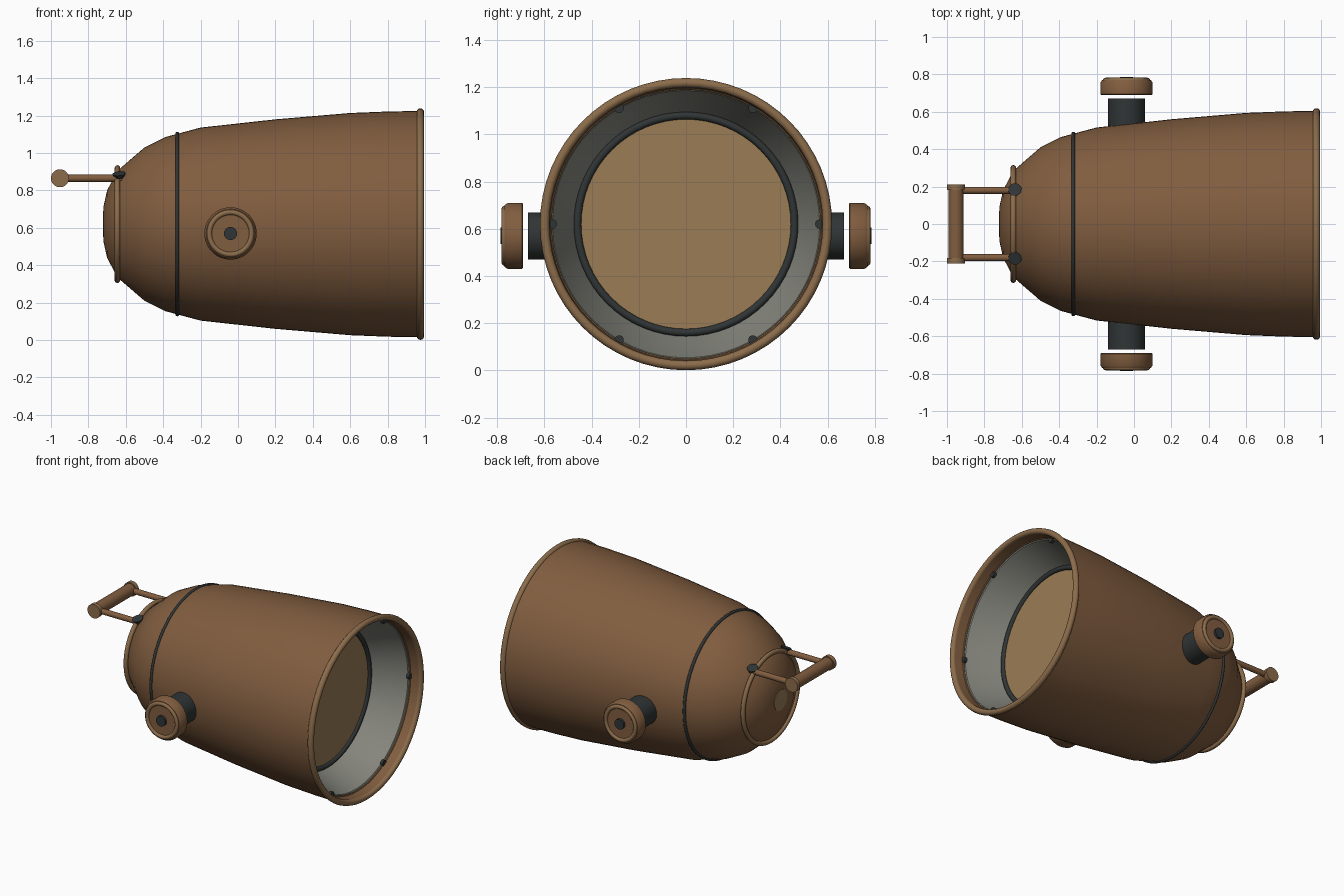
import bpy, bmesh
from math import sin, cos, pi, radians
from mathutils import Vector

if "Cube" in bpy.data.objects:
    bpy.data.objects.remove(bpy.data.objects["Cube"])

CZ = 0.62  # height of the main axis


def material(name, rgb):
    m = bpy.data.materials.new(name)
    m.diffuse_color = (*rgb, 1)
    m.use_nodes = True
    m.node_tree.nodes["Principled BSDF"].inputs["Base Color"].default_value = m.diffuse_color
    return m


BROWN = material("brown", (0.22, 0.11, 0.05))
TRIM = material("trim", (0.26, 0.15, 0.07))
TAN = material("tan", (0.32, 0.20, 0.09))
DARK = material("dark", (0.03, 0.035, 0.035))
LINING = material("lining", (0.24, 0.24, 0.21))


def lathe(name, profile, mat, origin=(0, 0, CZ), axis=(1, 0, 0), n=64):
    """Revolve (distance along axis, radius) points around the axis."""
    bm = bmesh.new()
    rings = []
    for t, r in profile:
        if r == 0:
            rings.append([bm.verts.new((0, 0, t))] * n)
        else:
            rings.append([bm.verts.new((r * cos(2 * pi * j / n), r * sin(2 * pi * j / n), t))
                          for j in range(n)])
    for a, b in zip(rings, rings[1:]):
        for j in range(n):
            k = (j + 1) % n
            bm.faces.new(list(dict.fromkeys((a[j], a[k], b[k], b[j]))))
    bmesh.ops.remove_doubles(bm, verts=bm.verts, dist=1e-6)
    mesh = bpy.data.meshes.new(name)
    bm.to_mesh(mesh)
    bm.free()
    ob = bpy.data.objects.new(name, mesh)
    bpy.context.collection.objects.link(ob)
    mesh.materials.append(mat)
    ob.location = origin
    ob.rotation_mode = 'QUATERNION'
    ob.rotation_quaternion = Vector(axis).to_track_quat('Z', 'Y')
    bpy.ops.object.select_all(action='DESELECT')
    ob.select_set(True)
    bpy.context.view_layer.objects.active = ob
    bpy.ops.object.shade_smooth_by_angle(angle=radians(40))
    return ob


def ring(name, t, major, minor, mat, seg=12, **kw):
    prof = [(t + minor * sin(2 * pi * i / seg), major + minor * cos(2 * pi * i / seg))
            for i in range(seg + 1)]
    return lathe(name, prof, mat, **kw)


def rod(name, a, b, r, mat, n=24):
    d = Vector(b) - Vector(a)
    return lathe(name, [(0, 0), (0, r), (d.length, r), (d.length, 0)], mat, a, d, n)


# Main housing with a turned-in lip
lathe("housing", [(-0.72, 0), (-0.72, 0.09), (-0.70, 0.18), (-0.645, 0.285), (-0.5, 0.41),
                  (-0.39, 0.465), (-0.2, 0.516), (0.2, 0.56), (0.6, 0.594), (0.8, 0.602),
                  (0.975, 0.605), (0.975, 0.58), (0.90, 0.574)], BROWN)
ring("front_rim", 0.975, 0.599, 0.02, TRIM)
ring("lip_bead", 0.91, 0.575, 0.006, TRIM, seg=8)
ring("dark_band", -0.325, 0.483, 0.01, DARK)
ring("rear_ring", -0.645, 0.30, 0.015, TRIM)
rod("rear_cap", (-0.70, 0, CZ), (-0.723, 0, CZ), 0.07, TAN, 32)

# Inside: lining, lens and its ring
lathe("lining", [(0.905, 0.576), (0.90, 0.566), (0.79, 0.525), (0.67, 0.47)], LINING)
rod("lens", (0.66, 0, CZ), (0.68, 0, CZ), 0.46, TAN, 64)
ring("lens_ring", 0.68, 0.46, 0.016, DARK)
for i in range(6):
    c, s = cos(i * pi / 3) * 0.567, sin(i * pi / 3) * 0.567
    rod("lip_bolt", (0.90, c, CZ + s), (0.92, c, CZ + s), 0.02, DARK, 12)

for s in (-1, 1):
    # Side pivots with knobs
    piv = dict(origin=(-0.04, 0, 0.57), axis=(0, s, 0), n=48)
    lathe("pivot", [(0.45, 0), (0.45, 0.10), (0.67, 0.10), (0.67, 0)], DARK, **piv)
    lathe("knob", [(0.69, 0), (0.69, 0.135), (0.695, 0.14), (0.755, 0.14), (0.77, 0.13),
                   (0.77, 0)], BROWN, **piv)
    ring("knob_ring", 0.768, 0.113, 0.014, TRIM, **piv)
    lathe("knob_bolt", [(0.76, 0), (0.76, 0.035), (0.787, 0.035), (0.787, 0)], DARK, **piv)

    # Handle arms, brackets and grip ends
    y, z = 0.18 * s, 0.865
    rod("handle_arm", (-0.95, y, z), (-0.62, y, z), 0.019, BROWN)
    inward = Vector((0.1, -0.35 * s, -1)).normalized()
    lathe("handle_bracket", [(0, 0), (0, 0.037), (0.07, 0)], DARK,
          (-0.637, y + 0.004 * s, 0.89), inward, 8)
    rod("grip_end", (-0.952, 0.183 * s, z), (-0.952, 0.212 * s, z), 0.048, TRIM, 32)

rod("handle_grip", (-0.952, -0.185, 0.865), (-0.952, 0.185, 0.865), 0.041, BROWN, 32)
